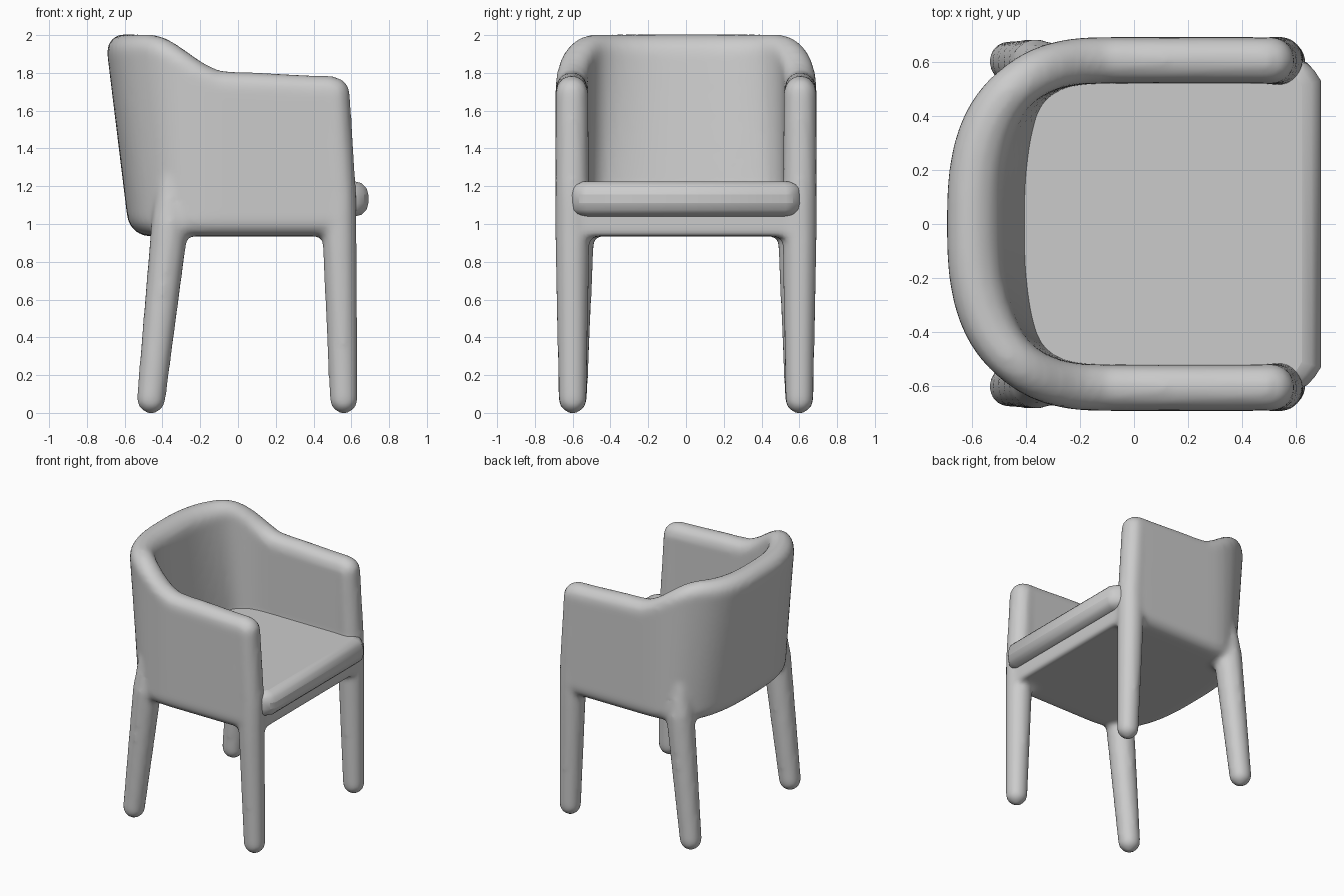
import bpy, bmesh, math
from mathutils import Vector

cube = bpy.data.objects.get("Cube")
if cube:
    bpy.data.objects.remove(cube, do_unlink=True)

GREY = (0.6, 0.6, 0.6, 1)
mat = bpy.data.materials.new("plain grey")
mat.use_nodes = True
mat.diffuse_color = GREY
mat.node_tree.nodes["Principled BSDF"].inputs["Base Color"].default_value = GREY


def smoothstep(t):
    t = max(0, min(1, t))
    return t * t * (3 - 2 * t)


def lean(x, z):
    """Forward shift of the backrest towards its lower edge."""
    weight = max(0, min(1, (-x - 0.1) / 0.49)) ** 2
    return 0.11 * (1.9 - z) / 0.9 * weight


def centreline():
    """U-shaped plan of the arms and back, open towards +x."""
    half = [(0.5 - 0.1 * i, 0.605) for i in range(6)]
    for i in range(19):
        a = math.radians(90 - 5 * i)
        c, s = max(0, math.cos(a)), max(0, math.sin(a))
        half.append((-0.1 - 0.49 * c ** 0.76, 0.605 * s ** 0.76))
    return half + [(x, -y) for x, y in reversed(half[:-1])]


PLAN = centreline()


def make_object(name, bm):
    bmesh.ops.recalc_face_normals(bm, faces=bm.faces)
    mesh = bpy.data.meshes.new(name)
    bm.to_mesh(mesh)
    bm.free()
    mesh.materials.append(mat)
    obj = bpy.data.objects.new(name, mesh)
    bpy.context.collection.objects.link(obj)
    return obj


def add_shell(bm):
    """Rounded wall swept along the plan, higher at the back."""
    rings = []
    for i, (x, y) in enumerate(PLAN):
        a = Vector(PLAN[max(i - 1, 0)])
        b = Vector(PLAN[min(i + 1, len(PLAN) - 1)])
        t = (b - a).normalized()
        w = 0.085 + 0.017 * smoothstep((-x - 0.42) / 0.17)
        arm = 1.785 + 0.02 * smoothstep((0.5 - x) / 0.5)
        top = arm + 0.2 * smoothstep((-x - 0.05) / 0.42) - w
        ring = []
        for centre, start in ((top, 0), (0.935 + w, math.pi)):
            for k in range(9):
                ang = start + math.pi * k / 8
                d, z = w * math.cos(ang), centre + w * math.sin(ang)
                ring.append(bm.verts.new((x + t.y * d + lean(x, z), y - t.x * d, z)))
        rings.append(ring)
    n = len(rings[0])
    for r, s in zip(rings, rings[1:]):
        for k in range(n):
            bm.faces.new((r[k], r[(k + 1) % n], s[(k + 1) % n], s[k]))
    bm.faces.new(rings[0])
    bm.faces.new(rings[-1])


def add_prism(bm, front, z0, z1):
    """Slab following the plan, with extra outline points at the front."""
    outline = front + PLAN[::2] + [(x, -y) for x, y in reversed(front)]
    low, high = [[bm.verts.new((x + lean(x, z), y, z)) for x, y in outline]
                 for z in (z0, z1)]
    bm.faces.new(low)
    bm.faces.new(high)
    for k in range(len(low)):
        j = (k + 1) % len(low)
        bm.faces.new((low[k], low[j], high[j], high[k]))


def add_limb(bm, points):
    """Tapered round-ended limb: hulls of spheres at (x, y, z, radius) points."""
    for ends in zip(points, points[1:]):
        part = bmesh.new()
        for x, y, z, r in ends:
            for j in range(13):
                tilt = math.pi * (j / 12 - 0.5)
                for i in range(20):
                    turn = math.tau * i / 20
                    part.verts.new((x + r * math.cos(turn) * math.cos(tilt),
                                    y + r * math.sin(turn) * math.cos(tilt),
                                    z + r * math.sin(tilt)))
        bmesh.ops.remove_doubles(part, verts=part.verts[:], dist=0.0005)
        bmesh.ops.convex_hull(part, input=part.verts[:])
        inner = [v for v in part.verts if not v.link_faces]
        bmesh.ops.delete(part, geom=inner, context="VERTS")
        mesh = bpy.data.meshes.new("limb")
        part.to_mesh(mesh)
        part.free()
        bm.from_mesh(mesh)
        bpy.data.meshes.remove(mesh)


# Frame: arms, back, seat base and legs blended into one soft body
bm = bmesh.new()
add_shell(bm)
add_prism(bm, [(0.615, 0.58)], 0.935, 1.17)
for side in (1, -1):
    # front leg running up into the arm end
    add_limb(bm, [(0.56, 0.6 * side, 0.071, 0.075),
                  (0.537, 0.602 * side, 0.95, 0.092),
                  (0.537, 0.603 * side, 1.15, 0.09),
                  (0.505, 0.604 * side, 1.69, 0.088)])
    # splayed back leg fading into the shell
    add_limb(bm, [(-0.46, 0.6 * side, 0.073, 0.077),
                  (-0.36, 0.583 * side, 1.0, 0.1),
                  (-0.34, 0.56 * side, 1.4, 0.06)])
frame = make_object("chair_frame", bm)
remesh = frame.modifiers.new("blend", "REMESH")
remesh.mode = "VOXEL"
remesh.voxel_size = 0.02
remesh.use_smooth_shade = True
soften = frame.modifiers.new("soften", "SMOOTH")
soften.factor = 0.5
soften.iterations = 6

# Seat cushion with a rounded nose
bm = bmesh.new()
add_prism(bm, [(0.69, 0.53), (0.63, 0.625)], 1.04, 1.225)
cushion = make_object("seat_cushion", bm)
bevel = cushion.modifiers.new("round", "BEVEL")
bevel.width = 0.07
bevel.segments = 3
bevel.limit_method = "ANGLE"
bevel.angle_limit = math.radians(40)

bpy.ops.object.select_all(action="DESELECT")
for obj in (frame, cushion):
    obj.select_set(True)
bpy.context.view_layer.objects.active = cushion
bpy.ops.object.shade_smooth_by_angle(angle=math.radians(40))
